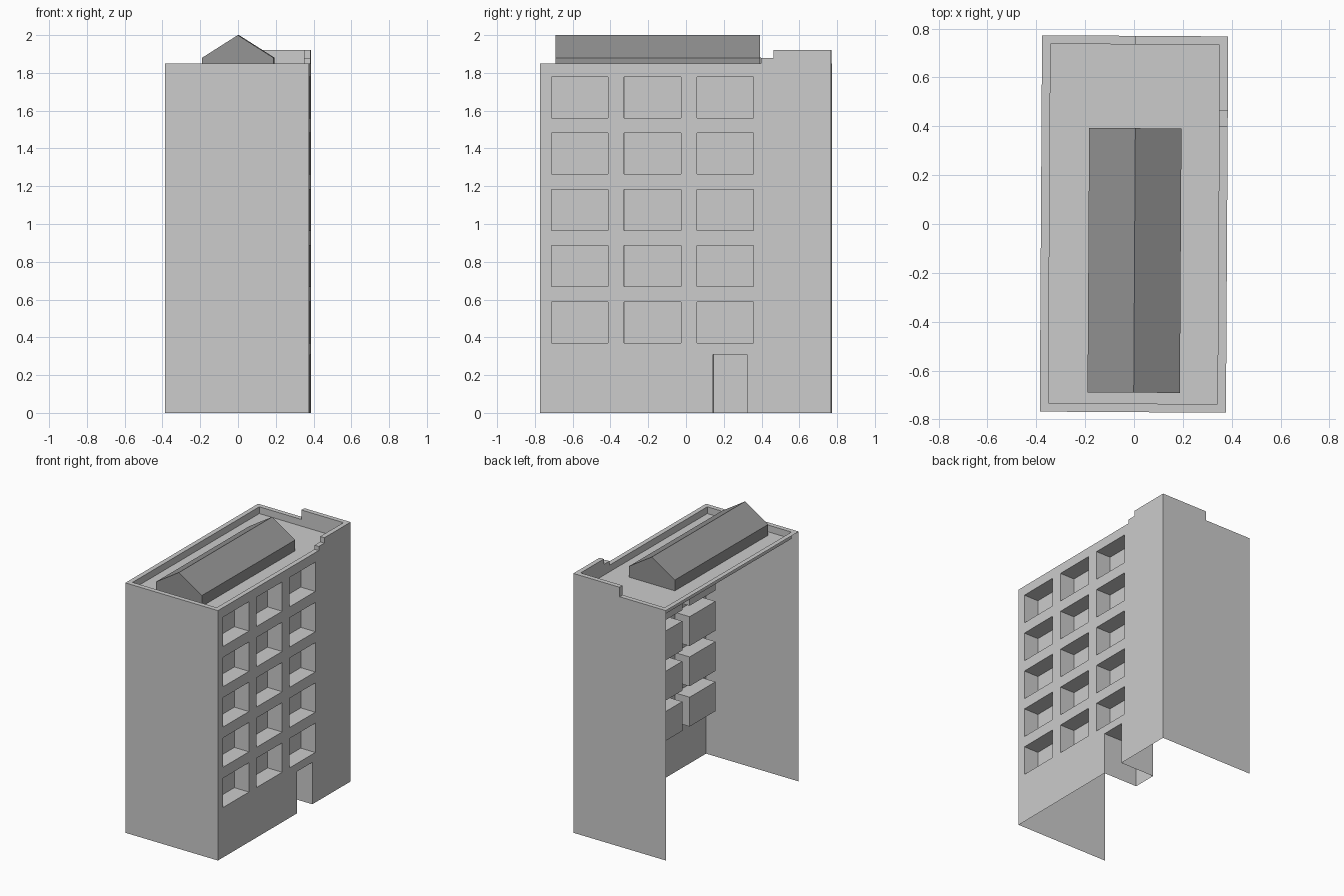
import bpy, math

if "Cube" in bpy.data.objects:
    bpy.data.objects.remove(bpy.data.objects["Cube"])

HX, HY, TOP, DECK, RIM = 0.381, 0.77, 1.85, 1.80, 0.035
TURN = math.radians(-0.35)          # the whole block is turned very slightly


def mesh_object(name, faces, color=None):
    """Build an object from a list of polygons, sharing equal corners."""
    index, polys = {}, []
    for face in faces:
        polys.append([index.setdefault(tuple(round(c, 4) for c in p), len(index)) for p in face])
    # dict keeps insertion order, so its keys are the vertices
    me = bpy.data.meshes.new(name)
    me.from_pydata(list(index), [], polys)
    me.update()
    ob = bpy.data.objects.new(name, me)
    ob.rotation_euler.z = TURN
    bpy.context.collection.objects.link(ob)
    if color:
        mat = bpy.data.materials.new(name + "_grey")
        mat.diffuse_color = color
        mat.use_nodes = True
        mat.node_tree.nodes["Principled BSDF"].inputs["Base Color"].default_value = mat.diffuse_color
        me.materials.append(mat)
    return ob


def rect(hx, hy, z):
    return [(-hx, -hy, z), (hx, -hy, z), (hx, hy, z), (-hx, hy, z)]


def prism(profile, y0, y1):
    """Extrude an (x, z) profile along y."""
    a = [(x, y0, z) for x, z in profile]
    b = [(x, y1, z) for x, z in profile]
    n = len(profile)
    sides = [[a[i], b[i], b[(i + 1) % n], a[(i + 1) % n]] for i in range(n)]
    return [a, b[::-1]] + sides


def box(name, x0, x1, y0, y1, z0, z1):
    return mesh_object(name, prism([(x0, z0), (x1, z0), (x1, z1), (x0, z1)], y0, y1))


# Window and door openings on the right wall: y0, y1, z0, z1, depth
openings = [(y, y + 0.30, 0.37 + 0.298 * r, 0.587 + 0.298 * r, 0.12)
            for y in (-0.71, -0.325, 0.06) for r in range(5)]
openings.append((0.145, 0.325, 0.0, 0.31, 0.28))

# Right wall: grid of panels with the openings left out
ys = sorted({-HY, HY} | {v for o in openings for v in o[:2]})
zs = sorted({0.0, TOP} | {v for o in openings for v in o[2:4]})
faces = []
for y0, y1 in zip(ys, ys[1:]):
    for z0, z1 in zip(zs, zs[1:]):
        cy, cz = (y0 + y1) / 2, (z0 + z1) / 2
        if not any(a < cy < b and c < cz < d for a, b, c, d, _ in openings):
            faces.append([(HX, y0, z0), (HX, y1, z0), (HX, y1, z1), (HX, y0, z1)])
mesh_object("right_wall", faces)

# Recesses behind the openings (the doorway has no floor)
faces = []
for y0, y1, z0, z1, depth in openings:
    loop = [(y0, z0), (y1, z0), (y1, z1), (y0, z1)]
    outer = [(HX, y, z) for y, z in loop]
    inner = [(HX - depth, y, z) for y, z in loop]
    faces.append(inner)
    for i in range(4):
        j = (i + 1) % 4
        if i == 0 and z0 == 0:
            continue
        faces.append([outer[i], outer[j], inner[j], inner[i]])
mesh_object("window_and_door_recesses", faces)

# Plain front and back walls; the left side is open
mesh_object("front_wall", [[(-HX, -HY, 0), (HX, -HY, 0), (HX, -HY, TOP), (-HX, -HY, TOP)]])
mesh_object("back_wall", [[(HX, HY, 0), (-HX, HY, 0), (-HX, HY, TOP), (HX, HY, TOP)]])

# Parapet rim and sunken roof deck
out = rect(HX, HY, TOP)
rim = rect(HX - RIM, HY - RIM, TOP)
low = rect(HX - RIM, HY - RIM, DECK)
faces = [low]
for i in range(4):
    j = (i + 1) % 4
    faces += [[out[i], out[j], rim[j], rim[i]], [rim[i], rim[j], low[j], low[i]]]
mesh_object("roof_deck", faces)

# Raised parapet corner with a small step
box("raised_parapet_back", 0.0, HX - RIM, HY - RIM, HY, TOP, 1.92)
box("raised_parapet_right", HX - RIM, HX, 0.465, HY, TOP, 1.92)
box("parapet_step", HX - RIM, HX, 0.40, 0.465, TOP, 1.88)

# Dark gabled rooftop skylight
gable = [(-0.186, DECK), (0.192, DECK), (0.192, 1.88), (0.003, 2.0), (-0.186, 1.88)]
mesh_object("gabled_skylight", prism(gable, -0.69, 0.392), (0.3, 0.3, 0.3, 1))
